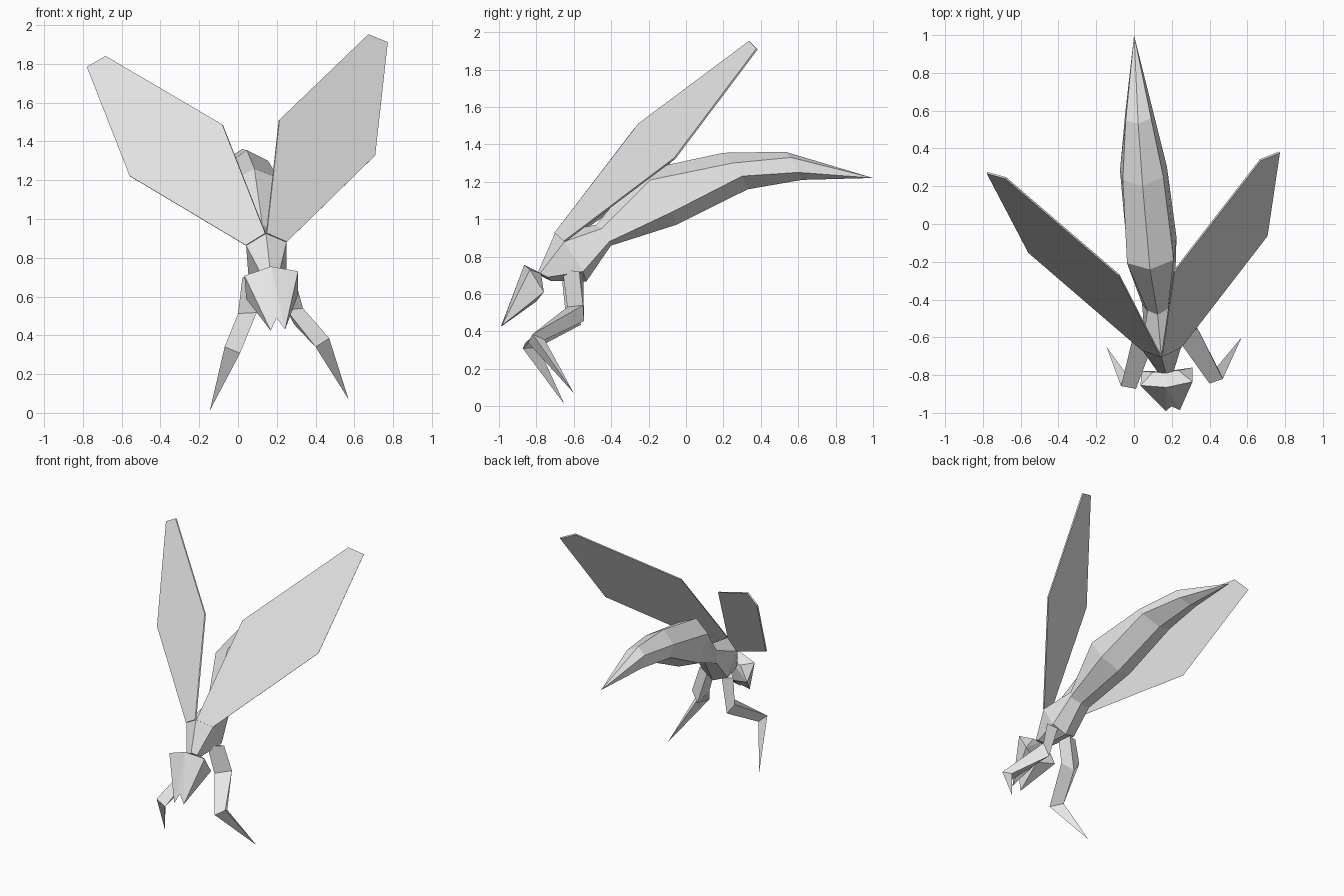
import bpy, bmesh
from mathutils import Vector

if "Cube" in bpy.data.objects:
    bpy.data.objects.remove(bpy.data.objects["Cube"])

# Slightly leaning symmetry plane of the flying insect
CENTRE = Vector((0.089, 0, 1))
SIDE = Vector((0.994, 0.07, 0.082)).normalized()

grey = bpy.data.materials.new("light_grey")
grey.diffuse_color = (0.8, 0.8, 0.8, 1)
grey.use_nodes = True
grey.node_tree.nodes["Principled BSDF"].inputs["Base Color"].default_value = grey.diffuse_color


def mid(p):
    """Move a point onto the symmetry plane."""
    p = Vector(p)
    return p - (p - CENTRE).dot(SIDE) * SIDE


def across(p):
    """Reflect a point to the other side."""
    p = Vector(p)
    return p - 2 * (p - CENTRE).dot(SIDE) * SIDE


def make(name, points, faces):
    bm = bmesh.new()
    verts = [bm.verts.new(p) for p in points]
    for f in faces:
        bm.faces.new([verts[i] for i in f])
    bmesh.ops.recalc_face_normals(bm, faces=bm.faces)
    mesh = bpy.data.meshes.new(name)
    bm.to_mesh(mesh)
    bm.free()
    mesh.materials.append(grey)
    ob = bpy.data.objects.new(name, mesh)
    bpy.context.collection.objects.link(ob)
    return ob


def loft(name, rings, tip=None):
    """Skin equal-sized rings, closing with a cap or a pointed tip."""
    n, k = len(rings[0]), len(rings)
    points = [p for r in rings for p in r]
    faces = [tuple(range(n))]
    for j in range(k - 1):
        for i in range(n):
            a, b = j * n + i, j * n + (i + 1) % n
            faces.append((a, b, b + n, a + n))
    last = (k - 1) * n
    if tip is None:
        faces.append(tuple(range(last, last + n)))
    else:
        points.append(tip)
        faces += [(last + i, last + (i + 1) % n, k * n) for i in range(n)]
    return make(name, points, faces)


def hex_ring(top, upper, lower, keel):
    return [mid(top), Vector(upper), Vector(lower), mid(keel), across(lower), across(upper)]


# Thorax, waist and abdomen: ridge, upper side, lower side, keel per ring
neck = hex_ring((.17, -.79, .72), (.21, -.78, .71), (.22, -.74, .69), (.18, -.72, .67))
chest = hex_ring((.147, -.70, .925), (.25, -.65, .88), (.25, -.55, .72), (.19, -.53, .67))
waist = hex_ring((.13, -.48, .97), (.18, -.45, .95), (.215, -.41, .88), (.15, -.40, .86))
belly = hex_ring((.09, -.24, 1.26), (.21, -.19, 1.21), (.225, -.07, 1.04), (.09, -.05, .97))
middle = hex_ring((.05, .20, 1.355), (.155, .25, 1.30), (.175, .30, 1.23), (.06, .33, 1.16))
rear = hex_ring((.02, .53, 1.36), (.09, .56, 1.33), (.10, .60, 1.25), (.03, .62, 1.21))
loft("thorax", [neck, chest, waist])
loft("abdomen", [waist, belly, middle, rear], tip=mid((0, 1, 1.22)))

# Head: wedge with two mandible points
brow, notch = mid((.17, -.865, .755)), mid((.20, -.965, .49))
nape, chin = mid((.17, -.78, .71)), mid((.19, -.80, .56))
corner, fang = (.31, -.835, .73), (.243, -.985, .43)
crown, cheek = (.235, -.775, .71), (.31, -.76, .61)
points = [brow, notch, nape, chin, corner, fang, crown, cheek]
points += [across(p) for p in points[4:]]
faces = []
for c, f, w, k in ((4, 5, 6, 7), (8, 9, 10, 11)):
    faces += [(0, c, f), (0, f, 1), (c, k, f), (0, 2, w, c), (c, w, k),
              (2, w, k), (2, k, 3), (k, f, 3), (3, f, 1)]
make("head", points, faces)

# Wings: thin six-sided sheets
wing = [(.147, -.70, .925), (.25, -.65, .88), (.705, -.06, 1.325),
        (.77, .38, 1.91), (.67, .34, 1.95), (.212, -.25, 1.51)]
# Legs: three-sided thigh and shin, pointed foot
hip = [(.21, -.66, .73), (.285, -.57, .72), (.21, -.55, .70)]
knee = [(.25, -.635, .53), (.335, -.55, .54), (.29, -.545, .455)]
ankle = [(.40, -.845, .34), (.47, -.82, .385), (.44, -.755, .355)]
claw = (.57, -.60, .07)
for side, place in (("right", Vector), ("left", across)):
    ob = make(side + "_wing", [place(p) for p in wing], [range(6)])
    sheet = ob.modifiers.new("thickness", 'SOLIDIFY')
    sheet.thickness = 0.01
    sheet.offset = 0
    loft(side + "_leg", [[place(p) for p in r] for r in (hip, knee, ankle)], tip=place(claw))
